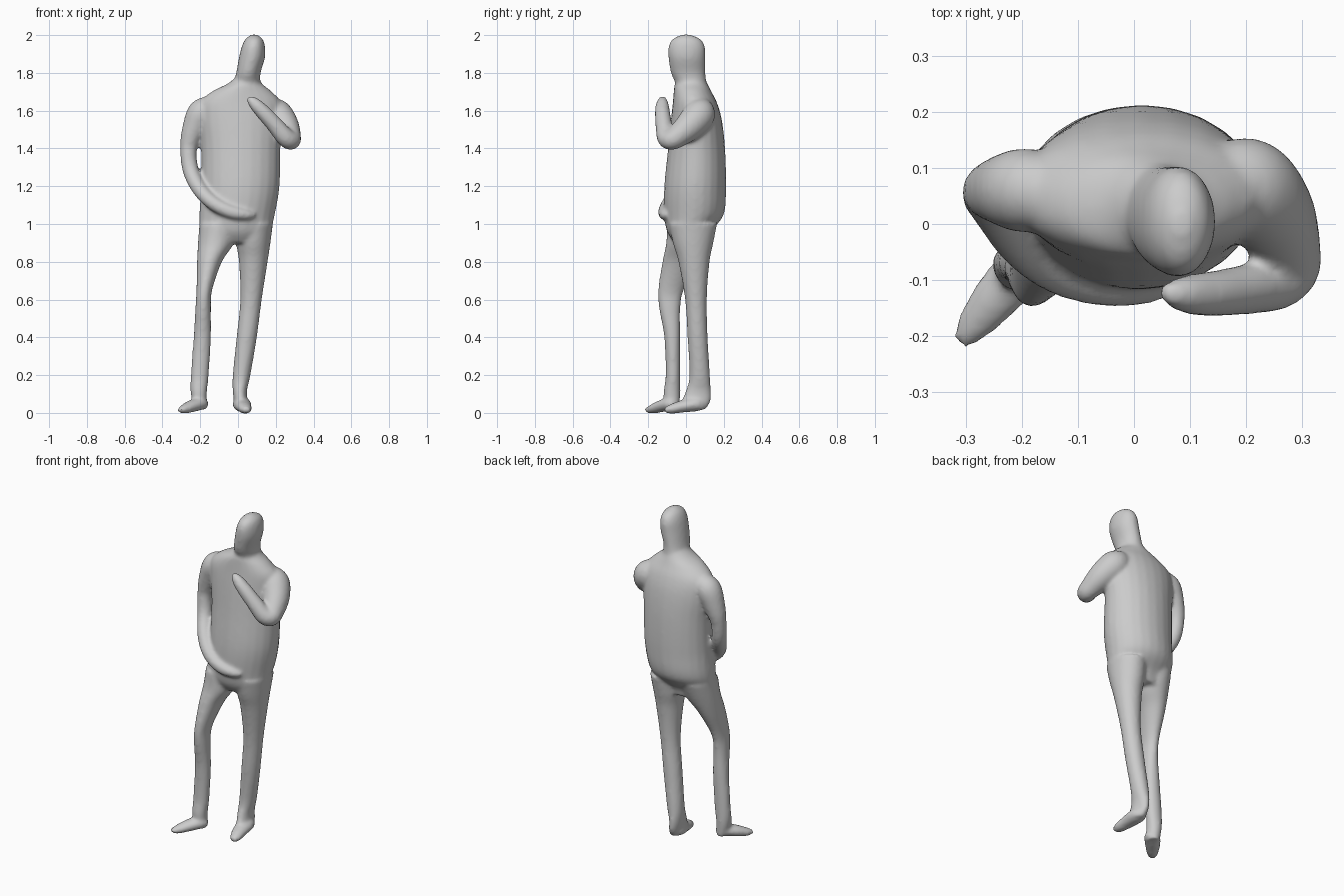
import bpy
import bmesh
import math
from mathutils import Vector

SIDES = 24   # points around every cross-section
STEPS = 5    # smooth steps between two cross-sections

cube = bpy.data.objects.get("Cube")
if cube:
    bpy.data.objects.remove(cube, do_unlink=True)


def smooth_rows(rows):
    """Catmull-Rom interpolation of rows of numbers."""
    pts = [rows[0]] + list(rows) + [rows[-1]]
    result = []
    for a, b, c, d in zip(pts, pts[1:], pts[2:], pts[3:]):
        for i in range(STEPS):
            t = i / STEPS
            result.append([
                q + t / 2 * (r - p + t * (2 * p - 5 * q + 4 * r - s + t * (3 * (q - r) + s - p)))
                for p, q, r, s in zip(a, b, c, d)])
    return result + [list(rows[-1])]


def skin(bm, rings):
    """Bridge rings of points into a closed tube."""
    loops = [[bm.verts.new(p) for p in ring] for ring in rings]
    for low, high in zip(loops, loops[1:]):
        for i in range(SIDES):
            j = (i + 1) % SIDES
            bm.faces.new((low[i], low[j], high[j], high[i]))
    bm.faces.new(loops[0][::-1])
    bm.faces.new(loops[-1])


def column(bm, rows):
    """Upright form; rows are height, left edge, right edge, front, back."""
    rings = []
    for z, x0, x1, y0, y1 in smooth_rows(rows):
        ring = []
        for i in range(SIDES):
            a = math.tau * i / SIDES
            ring.append(Vector(((x0 + x1) / 2 + (x1 - x0) / 2 * math.cos(a),
                                (y0 + y1) / 2 + (y1 - y0) / 2 * math.sin(a), z)))
        rings.append(ring)
    skin(bm, rings)


def limb(bm, rows, flat=1.0):
    """Round form along a path; rows are x, y, z, radius."""
    path = smooth_rows(rows)
    centres = [Vector(p[:3]) for p in path]
    rings = []
    for i, row in enumerate(path):
        along = (centres[min(i + 1, len(path) - 1)] - centres[max(i - 1, 0)]).normalized()
        side = along.cross(Vector((0, 0, 1))).normalized()
        up = side.cross(along)
        rings.append([centres[i] + row[3] * (side * math.cos(math.tau * k / SIDES)
                                             + up * flat * math.sin(math.tau * k / SIDES))
                      for k in range(SIDES)])
    skin(bm, rings)


bm = bmesh.new()

# Torso with sloping shoulders and hips
column(bm, [
    (.90, -.17, .14, -.06, .11),
    (.96, -.20, .17, -.10, .13),
    (1.05, -.205, .195, -.115, .20),
    (1.2, -.195, .22, -.115, .212),
    (1.4, -.195, .225, -.095, .207),
    (1.55, -.21, .235, -.08, .19),
    (1.64, -.205, .23, -.07, .165),
    (1.70, -.14, .18, -.065, .135),
    (1.74, -.06, .13, -.06, .115),
    (1.77, -.02, .11, -.04, .10)])

# Neck and head
column(bm, [
    (1.66, -.06, .14, -.05, .12),
    (1.74, -.025, .12, -.055, .11),
    (1.8, -.01, .12, -.08, .103),
    (1.88, .005, .143, -.093, .103),
    (1.94, .02, .143, -.092, .10),
    (1.98, .04, .13, -.07, .075),
    (2.003, .07, .10, -.02, .02)])

# Left leg
column(bm, [
    (.02, -.01, .055, .01, .105),
    (.06, -.02, .05, -.02, .13),
    (.12, -.028, .048, .0, .132),
    (.2, -.028, .066, .018, .127),
    (.4, -.008, .10, .008, .115),
    (.6, .012, .126, -.005, .11),
    (.8, .005, .157, -.04, .125),
    (.9, -.01, .172, -.07, .145),
    (1.0, -.01, .185, -.09, .165)])

# Right leg with the knee bent forward
column(bm, [
    (.02, -.23, -.165, -.11, -.035),
    (.1, -.25, -.165, -.12, -.03),
    (.2, -.25, -.155, -.108, -.03),
    (.4, -.235, -.143, -.115, -.03),
    (.55, -.226, -.143, -.142, -.03),
    (.65, -.22, -.137, -.148, -.012),
    (.8, -.217, -.085, -.125, .06),
    (.9, -.212, -.02, -.105, .11),
    (1.0, -.205, .0, -.10, .15)])

# Feet
limb(bm, [(.02, .09, .04, .035), (.02, .05, .045, .05),
          (.03, -.03, .032, .042), (.04, -.08, .02, .034), (.045, -.115, .015, .018)], .75)
limb(bm, [(-.19, -.055, .035, .03), (-.20, -.08, .048, .045),
          (-.245, -.13, .036, .043), (-.285, -.18, .02, .032), (-.31, -.212, .014, .016)], .75)

# Right arm hanging down, hand resting at the front of the hips
limb(bm, [(-.13, .06, 1.63, .05), (-.19, .06, 1.59, .075), (-.235, .06, 1.5, .062),
          (-.262, .055, 1.4, .046), (-.25, .03, 1.28, .042), (-.20, -.04, 1.18, .04),
          (-.13, -.09, 1.11, .038), (-.04, -.112, 1.065, .036),
          (.04, -.11, 1.05, .028), (.09, -.10, 1.045, .012)])

# Left arm folded up, hand near the chest
limb(bm, [(.15, .08, 1.62, .06), (.2, .07, 1.58, .085), (.245, .02, 1.52, .078),
          (.272, -.045, 1.465, .062), (.278, -.08, 1.445, .053), (.25, -.105, 1.46, .05),
          (.19, -.118, 1.53, .044), (.13, -.125, 1.595, .04),
          (.085, -.125, 1.64, .032), (.052, -.122, 1.67, .014)])

bmesh.ops.recalc_face_normals(bm, faces=bm.faces)
mesh = bpy.data.meshes.new("standing_figure")
bm.to_mesh(mesh)
bm.free()
figure = bpy.data.objects.new("standing_figure", mesh)
bpy.context.collection.objects.link(figure)

# One plain grey surface
grey = bpy.data.materials.new("plain grey")
grey.use_nodes = True
grey.diffuse_color = (.6, .6, .6, 1)
grey.node_tree.nodes["Principled BSDF"].inputs["Base Color"].default_value = (.6, .6, .6, 1)
mesh.materials.append(grey)

# Blend the overlapping parts into a single soft skin
remesh = figure.modifiers.new("one skin", 'REMESH')
remesh.mode = 'VOXEL'
remesh.voxel_size = .01
remesh.use_smooth_shade = True
soften = figure.modifiers.new("soften joints", 'SMOOTH')
soften.factor = .5
soften.iterations = 8
